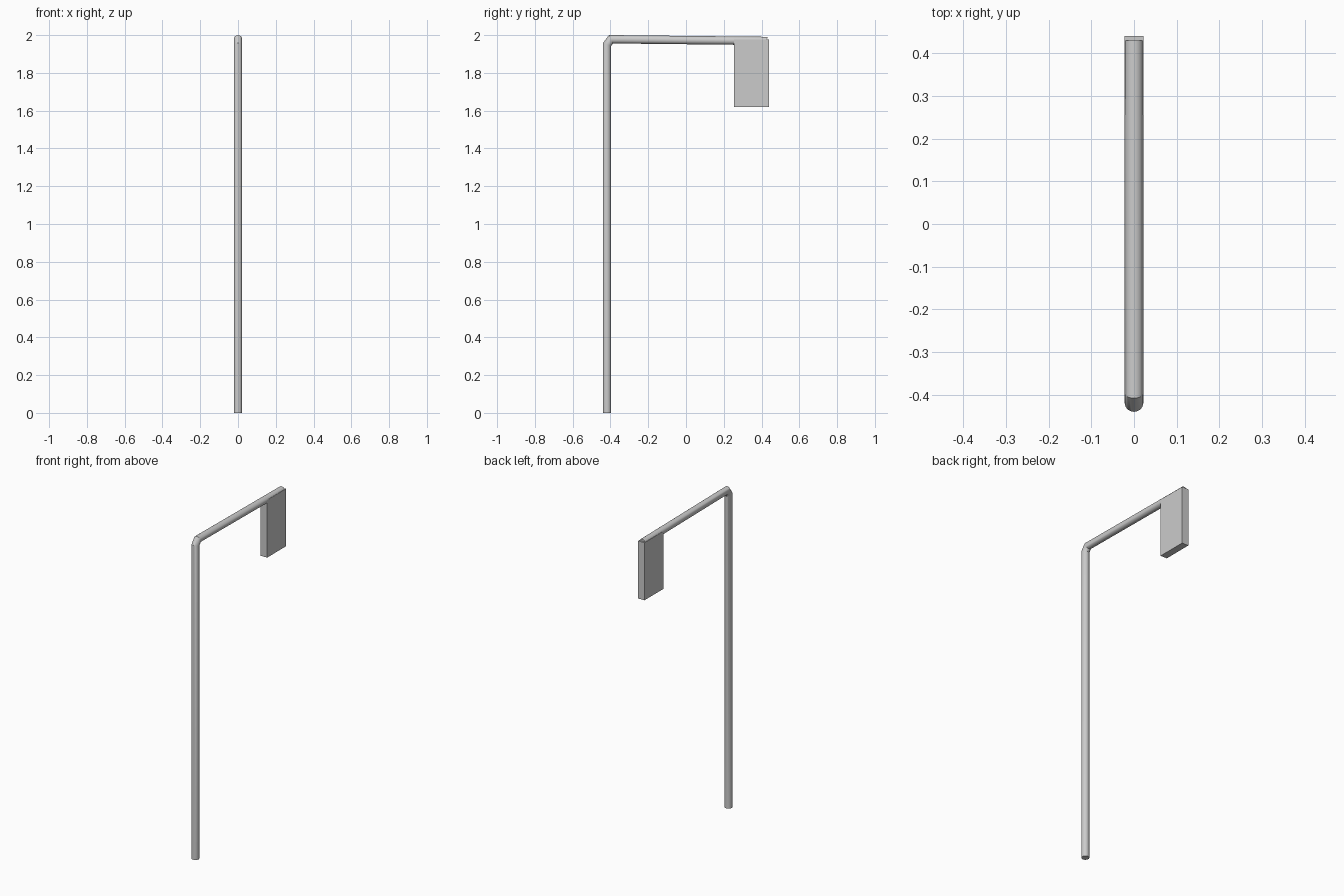
import bpy, bmesh, math
from mathutils import Vector

if "Cube" in bpy.data.objects:
    bpy.data.objects.remove(bpy.data.objects["Cube"])

R, SIDES = 0.022, 24
# Centre line of the bent pipe in the y-z plane: foot, elbow start, elbow end, arm tip
PATH = [Vector((0, -0.418, 0)), Vector((0, -0.418, 1.95)),
        Vector((0, -0.397, 1.978)), Vector((0, 0.43, 1.969))]


def tube(name, path, radius):
    """Sweep a circle along a y-z path with mitred joints."""
    bm = bmesh.new()
    rings = []
    for i, p in enumerate(path):
        a = (p - path[i - 1]).normalized() if i else (path[1] - p).normalized()
        b = (path[i + 1] - p).normalized() if i + 1 < len(path) else a
        t = (a + b).normalized()
        side = Vector((1, 0, 0)).cross(t) / t.dot(a)
        rings.append([bm.verts.new(p + Vector((1, 0, 0)) * radius * math.cos(k) + side * radius * math.sin(k))
                      for k in (2 * math.pi * j / SIDES for j in range(SIDES))])
    for lo, hi in zip(rings, rings[1:]):
        for j in range(SIDES):
            n = (j + 1) % SIDES
            bm.faces.new((lo[j], lo[n], hi[n], hi[j]))
    bm.faces.new(rings[0])
    bm.faces.new(rings[-1])
    bmesh.ops.recalc_face_normals(bm, faces=bm.faces)
    me = bpy.data.meshes.new(name)
    bm.to_mesh(me)
    bm.free()
    ob = bpy.data.objects.new(name, me)
    bpy.context.collection.objects.link(ob)
    bpy.ops.object.select_all(action='DESELECT')
    bpy.context.view_layer.objects.active = ob
    ob.select_set(True)
    bpy.ops.object.shade_smooth_by_angle(angle=math.radians(30))


# Upright post and overhanging arm
tube("post_and_arm", PATH, R)

# Hanging plate at the arm tip
bpy.ops.mesh.primitive_cube_add(size=1, location=(0, 0.3475, 1.799))
plate = bpy.context.object
plate.name = "hanging_plate"
plate.scale = (2 * R, 0.185, 0.358)
bpy.ops.object.transform_apply(location=False, rotation=False, scale=True)
